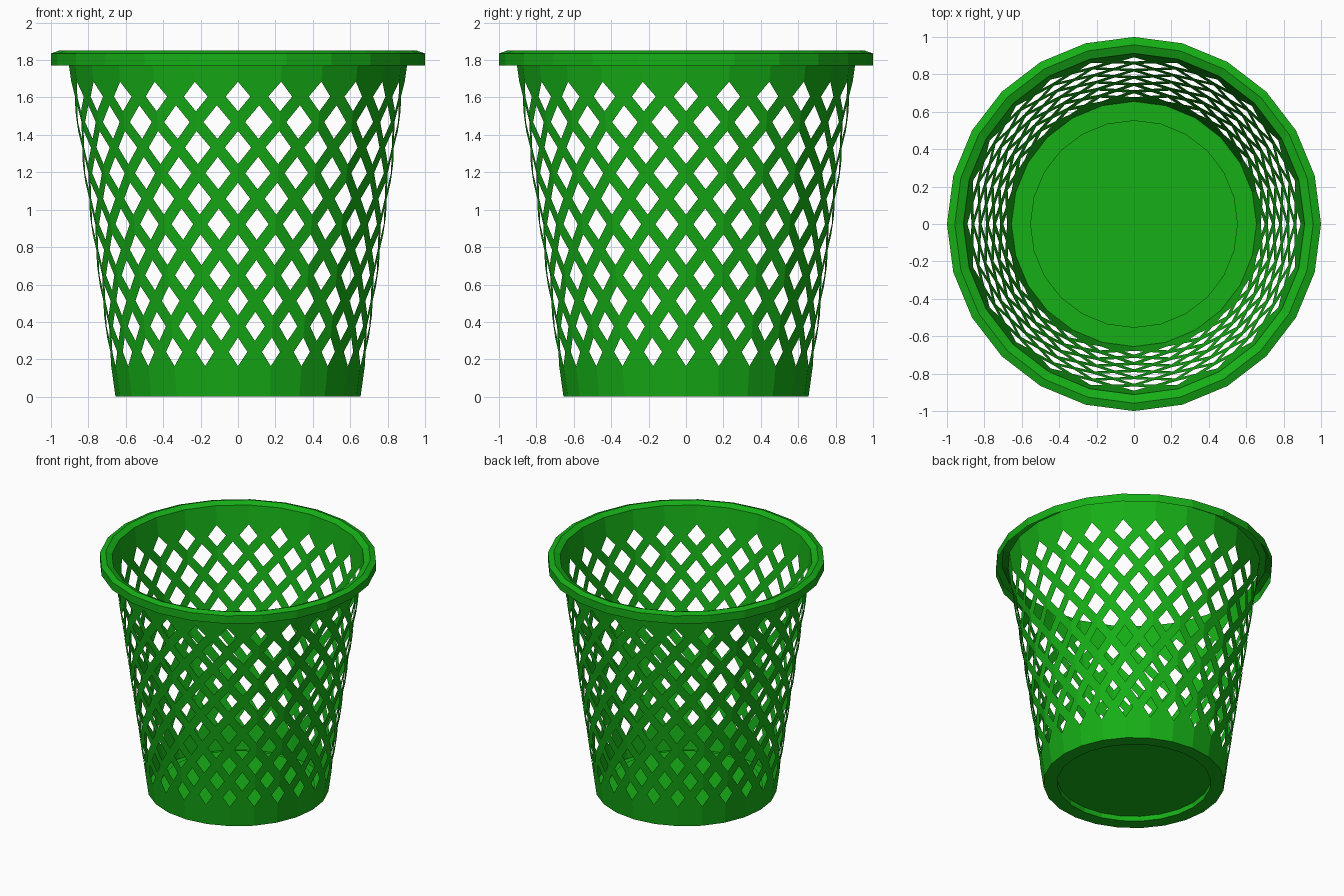
import bpy, bmesh
from math import sin, cos, pi, radians

if "Cube" in bpy.data.objects:
    bpy.data.objects.remove(bpy.data.objects["Cube"])

SIDES = 24
STEP = 2 * pi / SIDES
ROWS, Z0, DZ = 11, 0.24, 0.1365      # diamond rows, first row centre, row spacing
TOP = 1.83

green = bpy.data.materials.new("green_plastic")
green.diffuse_color = (0.008, 0.43, 0.008, 1)
green.use_nodes = True
green.node_tree.nodes["Principled BSDF"].inputs["Base Color"].default_value = green.diffuse_color


def wall_point(u, z):
    """Point on the tapered 24-sided wall; u counts sides around the basket."""
    r = 0.655 + (0.912 - 0.655) * z / TOP
    off = (u % 1.0 - 0.5) * STEP
    r *= cos(STEP / 2) / cos(off)     # stay on the flat facet
    return (r * cos(u * STEP), r * sin(u * STEP), z)


def finish(name, bm):
    bmesh.ops.remove_doubles(bm, verts=bm.verts, dist=0.0005)
    bmesh.ops.recalc_face_normals(bm, faces=bm.faces)
    mesh = bpy.data.meshes.new(name)
    bm.to_mesh(mesh)
    bm.free()
    mesh.materials.append(green)
    obj = bpy.data.objects.new(name, mesh)
    bpy.context.collection.objects.link(obj)
    return obj


def add_face(bm, points):
    bm.faces.new([bm.verts.new(p) for p in points])


def lathe(bm, profile):
    """Sweep an (r, z) profile round the basket in flat facets."""
    for i in range(SIDES):
        a, b = i * STEP, (i + 1) * STEP
        for (r1, z1), (r2, z2) in zip(profile, profile[1:]):
            add_face(bm, [(r1 * cos(a), r1 * sin(a), z1), (r1 * cos(b), r1 * sin(b), z1),
                          (r2 * cos(b), r2 * sin(b), z2), (r2 * cos(a), r2 * sin(a), z2)])


# Lattice wall: each tile is a diamond frame around a diamond hole
bm = bmesh.new()
corners = [(0.5, 0), (0, 1), (-0.5, 0), (0, -1)]
for j in range(ROWS):
    zc = Z0 + j * DZ
    f = 0.56 + 0.11 * j / (ROWS - 1)
    if j == ROWS - 1:
        f = 0.58
    for i in range(SIDES):
        uc = i + 0.5 * (j % 2) + SIDES
        for k in range(4):
            (u1, v1), (u2, v2) = corners[k], corners[(k + 1) % 4]
            add_face(bm, [wall_point(uc + u * s, zc + v * s * DZ)
                          for u, v, s in ((u1, v1, 1), (u2, v2, 1), (u2, v2, f), (u1, v1, f))])

# Solid bands above and below the lattice
for zc, tip, end in ((Z0, Z0 - DZ, 0.0), (Z0 + (ROWS - 1) * DZ, Z0 + ROWS * DZ, TOP)):
    for i in range(SIDES):
        add_face(bm, [wall_point(i, tip), wall_point(i + 0.5, zc), wall_point(i + 1, tip)])
        add_face(bm, [wall_point(i, tip), wall_point(i + 1, tip),
                      wall_point(i + 1, end), wall_point(i, end)])
finish("basket_wall", bm)

# Floor: foot ring with a raised centre disc
bm = bmesh.new()
lathe(bm, [(0.655, 0.0), (0.555, 0.0), (0.555, 0.04)])
add_face(bm, [(0.555 * cos(i * STEP), 0.555 * sin(i * STEP), 0.04) for i in range(SIDES)])
finish("basket_floor", bm)

# Rolled rim: hollow skirt with a bevelled top
bm = bmesh.new()
lathe(bm, [(0.912, TOP), (0.958, 1.85), (1.0, 1.835), (1.0, 1.772)])
finish("rim", bm)
